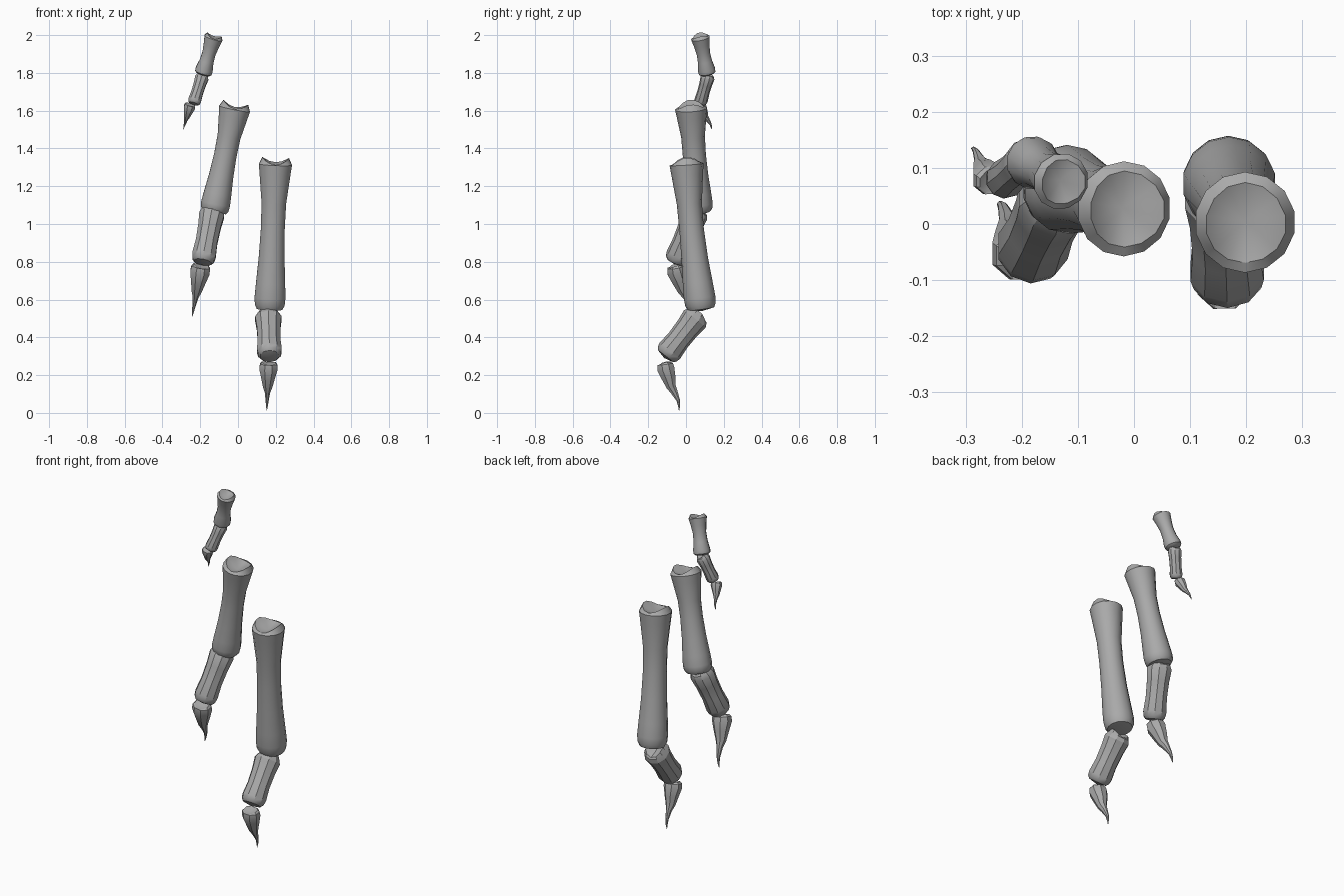
import bpy, bmesh, math
from mathutils import Vector

cube = bpy.data.objects.get("Cube")
if cube:
    bpy.data.objects.remove(cube, do_unlink=True)

bone = bpy.data.materials.new("bone_grey")
bone.use_nodes = True
grey = (0.4, 0.4, 0.4, 1)
bone.diffuse_color = grey
bone.node_tree.nodes["Principled BSDF"].inputs["Base Color"].default_value = grey


def loft(name, rings, sides, socket=0.0, dome=0.0):
    """Loft rings of (centre, x radius, y radius), top to bottom, across the path.
    socket gives the top a saddle shape; dome rounds the lower end."""
    bm = bmesh.new()
    mids = [Vector(r[0]) for r in rings]
    axis = (mids[-1] - mids[0]).normalized()
    loops = []

    def ring(c, t, rx, ry, lift=None):
        u = (Vector((1, 0, 0)) - t * t.x).normalized()
        v = t.cross(u)
        loop = []
        for i in range(sides):
            a = math.tau * (i + 0.5) / sides
            p = c + u * rx * math.cos(a) + v * ry * math.sin(a)
            if lift:
                p -= t * lift(a)
            loop.append(bm.verts.new(p))
        return loop

    rx, ry = rings[0][1:]
    # Saddle: high at the left and right, low in the middle
    loops.append(ring(mids[0], axis, rx * 0.8, ry * 0.8,
                      lambda a: socket * (0.2 + 1.3 * math.cos(a) ** 2)))
    for i, (c, rx, ry) in enumerate(rings):
        t = mids[min(i + 1, len(mids) - 1)] - mids[max(i - 1, 0)]
        loops.append(ring(mids[i], t.normalized(), rx, ry))
    for a, b in zip(loops, loops[1:]):
        for i in range(sides):
            j = (i + 1) % sides
            bm.faces.new((a[i], a[j], b[j], b[i]))
    for loop, point in ((loops[0], mids[0] + axis * socket * 0.6),
                        (loops[-1], mids[-1] + axis * dome)):
        tip = bm.verts.new(point)
        for i in range(sides):
            bm.faces.new((loop[i], loop[(i + 1) % sides], tip))
    bmesh.ops.recalc_face_normals(bm, faces=bm.faces)
    mesh = bpy.data.meshes.new(name)
    bm.to_mesh(mesh)
    bm.free()
    mesh.materials.append(bone)
    ob = bpy.data.objects.new(name, mesh)
    bpy.context.collection.objects.link(ob)
    bpy.ops.object.select_all(action='DESELECT')
    ob.select_set(True)
    bpy.context.view_layer.objects.active = ob
    bpy.ops.object.shade_smooth_by_angle(angle=math.radians(32))


def shaft(name, top, bottom, r, profile, sides, socket, dome, bow=0.0):
    """Straight or slightly bowed bone; profile is (fraction, radius factor)."""
    top, bottom = Vector(top), Vector(bottom)
    rings = []
    for f, k in profile:
        c = top.lerp(bottom, f)
        c.y -= bow * math.sin(math.pi * f)
        rings.append((c, r * k, r * k))
    loft(name, rings, sides, socket, dome)


LONG = [(0, 1), (.07, .93), (.27, .74), (.45, .72), (.65, .78),
        (.82, .88), (.92, .93), (.97, .9), (1, .77)]
SHORT_LONG = [(0, 1), (.2, .84), (.42, .72), (.65, .76), (.87, .93), (.96, .9), (1, .7)]
MIDDLE = [(0, .85), (.08, 1), (.3, .9), (.6, .86), (.86, .94), (.95, .87), (1, .7)]
# Claw: fraction, backward offset, side radius, depth radius
CLAW = [(0, 0, .95, .85), (.1, -.004, 1, .95), (.3, -.003, .74, .76),
        (.48, -.004, .52, .52), (.6, .004, .3, .38), (.78, .012, .17, .2),
        (.9, .008, .1, .12), (1, 0, .02, .02)]


def claw(name, top, tip, r):
    top, tip = Vector(top), Vector(tip)
    rings = [(top.lerp(tip, f) + Vector((0, back * r / .052, 0)), r * a, r * b)
             for f, back, a, b in CLAW]
    loft(name, rings, 8, r * .15)


# Inner finger, the longest
shaft("inner_long_bone", (.198, .003, 1.315), (.167, .08, .55), .09, LONG, 14, .025, .012, .008)
shaft("inner_middle_bone", (.16, .06, .515), (.167, -.108, .3), .073, MIDDLE, 10, .016, .012)
claw("inner_claw", (.162, -.11, .258), (.152, -.037, .012), .052)

# Central finger
shaft("central_long_bone", (-.018, .027, 1.61), (-.127, .065, 1.065), .085, LONG, 14, .024, .012)
shaft("central_middle_bone", (-.135, .055, 1.07), (-.187, -.055, .797), .07, MIDDLE, 10, .015, .012)
claw("central_claw", (-.197, -.055, .772), (-.243, .035, .51), .056)

# Outer finger, the smallest
shaft("outer_long_bone", (-.13, .076, 1.985), (-.186, .113, 1.793), .051, SHORT_LONG, 12, .013, .006)
shaft("outer_middle_bone", (-.188, .117, 1.785), (-.235, .075, 1.637), .038, MIDDLE, 10, .008, .005)
claw("outer_claw", (-.254, .078, 1.63), (-.29, .135, 1.5), .032)
